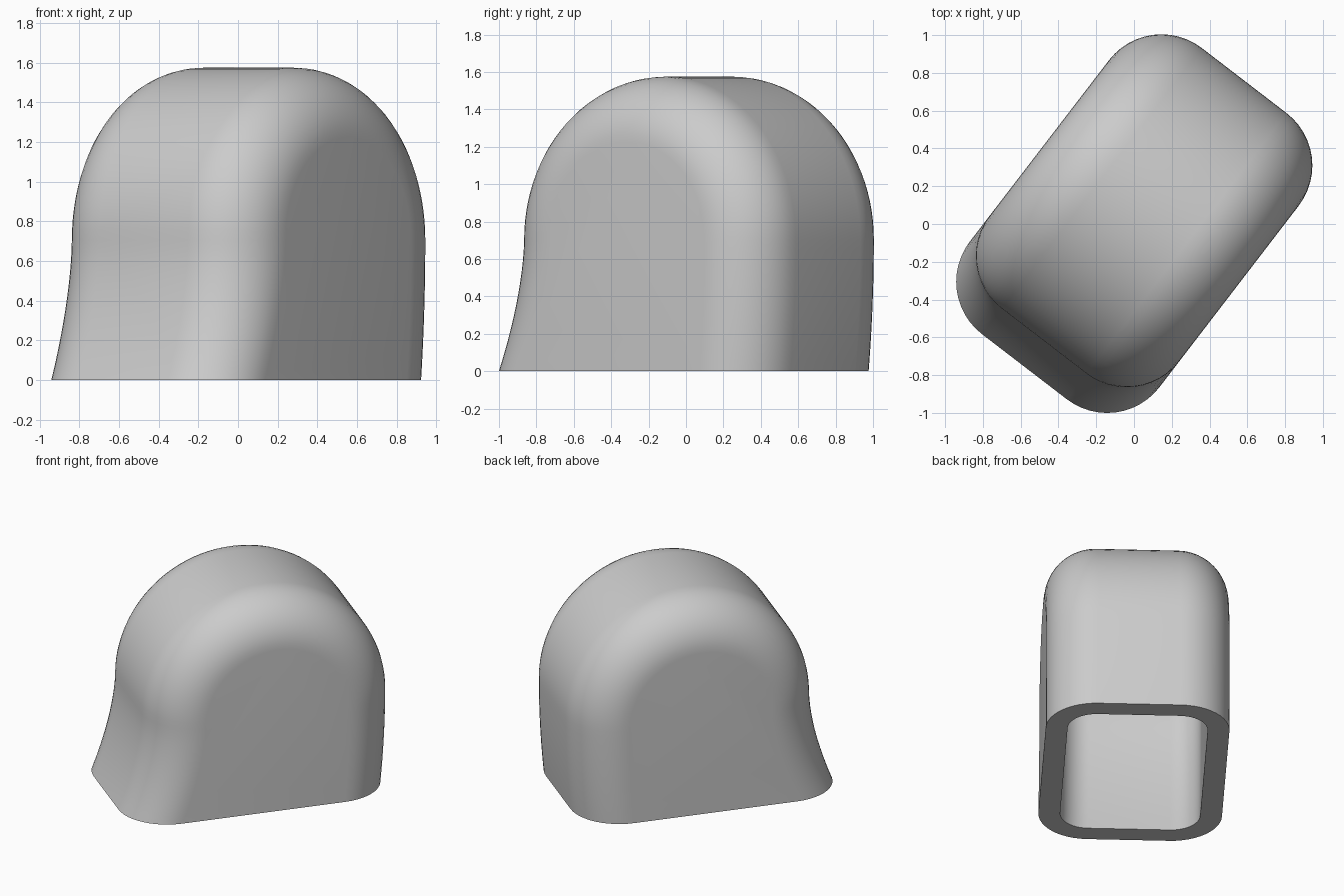
import bpy, bmesh
from math import sin, cos, pi, radians
from mathutils import Matrix

old = bpy.data.objects.get("Cube")
if old:
    bpy.data.objects.remove(old, do_unlink=True)

# Main dimensions
CENTRE, SPRING, RADIUS = 0.0875, 0.705, 0.87   # arch centre, spring height, radius
HALF_WIDTH, EDGE, WALL = 0.633, 0.35, 0.15     # half width, edge rounding, wall
LEG_STEPS, ARCH_STEPS, EDGE_STEPS = 12, 48, 12


def arch_profile(inset):
    """Flared front leg, round arch and slightly tucked back leg."""
    r = RADIUS - inset
    heights = [SPRING * i / LEG_STEPS for i in range(LEG_STEPS)]
    front = [(CENTRE - r - 0.17 * (1 - z / SPRING) ** 1.65, z) for z in heights]
    arch = [(CENTRE - r * cos(pi * i / ARCH_STEPS), SPRING + r * sin(pi * i / ARCH_STEPS))
            for i in range(ARCH_STEPS + 1)]
    back = [(CENTRE + r - 0.035 * (1 - z / SPRING) ** 2, z) for z in reversed(heights)]
    return front + arch + back


def add_shell(bm, offset):
    """Arch swept across the width with rounded side edges; returns its base loop."""
    edge, flat = EDGE - offset, HALF_WIDTH - EDGE
    angles = [pi / 2 * i / EDGE_STEPS for i in range(EDGE_STEPS + 1)]
    half = [(flat + edge * sin(a), offset + edge * (1 - cos(a))) for a in angles]
    sections = [(-v, d) for v, d in reversed(half)] + half
    rows = [[bm.verts.new((u, v, z)) for u, z in arch_profile(d)] for v, d in sections]
    for a, b in zip(rows, rows[1:]):
        for i in range(len(a) - 1):
            bm.faces.new((a[i], a[i + 1], b[i + 1], b[i]))
    bm.faces.new(rows[0])
    bm.faces.new(rows[-1])
    return [row[0] for row in rows] + [row[-1] for row in reversed(rows)]


# Hollow cap: outer skin, inner skin and flat bottom rim
bm = bmesh.new()
outer = add_shell(bm, 0)
inner = add_shell(bm, WALL)
for i in range(len(outer)):
    bm.faces.new((outer[i - 1], outer[i], inner[i], inner[i - 1]))
bmesh.ops.recalc_face_normals(bm, faces=bm.faces)
bmesh.ops.transform(bm, matrix=Matrix.Rotation(radians(52.5), 4, "Z"), verts=bm.verts)
mesh = bpy.data.meshes.new("hollow_cap")
bm.to_mesh(mesh)
bm.free()
cap = bpy.data.objects.new("hollow_cap", mesh)
bpy.context.collection.objects.link(cap)

# Plain grey material
grey = bpy.data.materials.new("plain_grey")
grey.use_nodes = True
grey.diffuse_color = (0.6, 0.6, 0.6, 1)
grey.node_tree.nodes["Principled BSDF"].inputs["Base Color"].default_value = grey.diffuse_color
mesh.materials.append(grey)

# Smooth skin with a crisp rim
bpy.ops.object.select_all(action="DESELECT")
cap.select_set(True)
bpy.context.view_layer.objects.active = cap
bpy.ops.object.shade_smooth_by_angle(angle=pi / 6)
